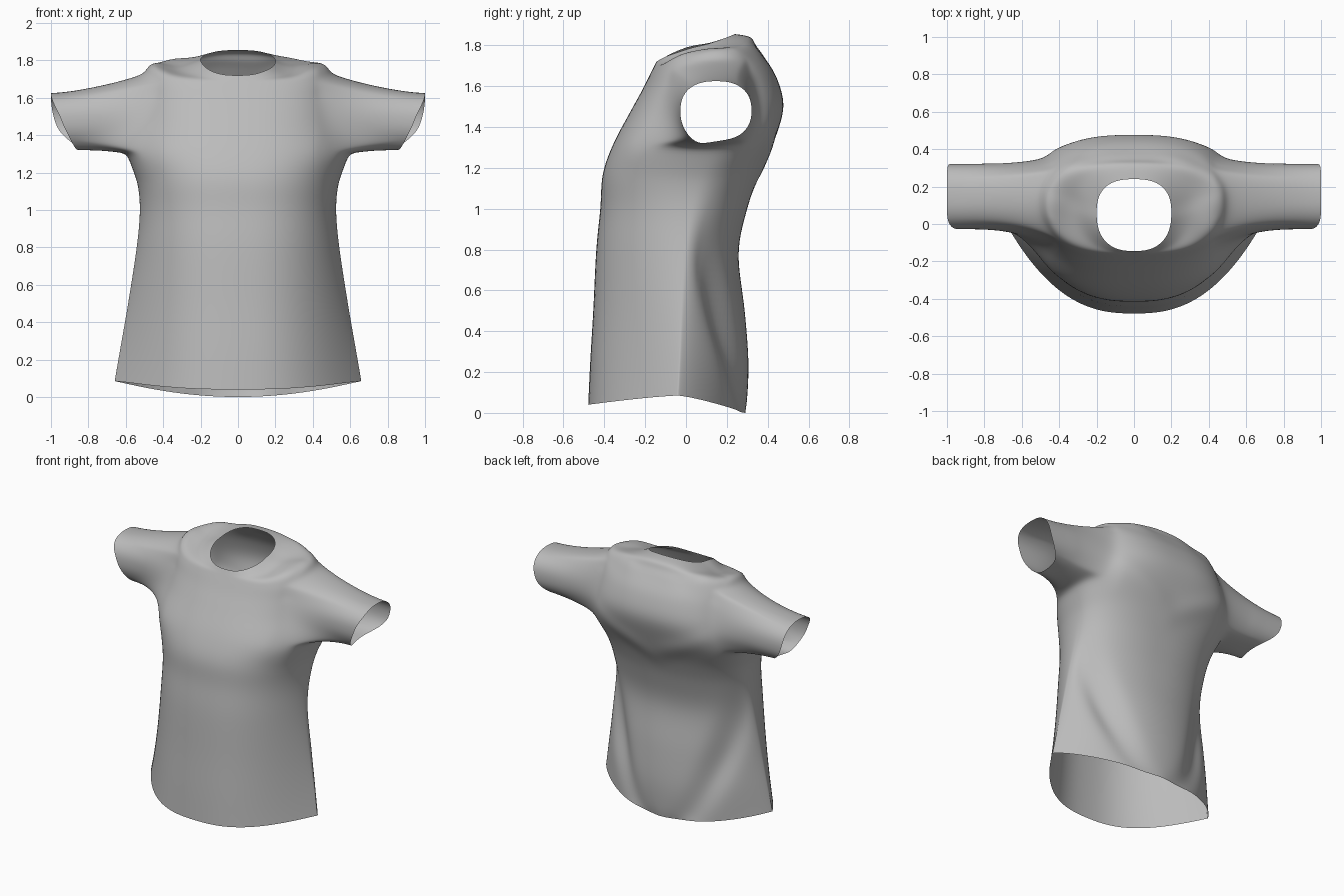
import bpy, bmesh, math
from mathutils import Vector

if "Cube" in bpy.data.objects:
    bpy.data.objects.remove(bpy.data.objects["Cube"])

SEGS, STEPS, ARM = 72, 4, 7
HOLE_LOW, HOLE_TOP = 6 * STEPS, 9 * STEPS

# Rings: z front, z side, z back, half width, side y, front y, back y
RINGS = [
    (.04, .085, 0, .66, -.04, -.48, .295),
    (.25, .27, .23, .628, -.03, -.47, .307),
    (.5, .5, .5, .588, -.02, -.455, .288),
    (.8, .8, .78, .542, 0, -.44, .257),
    (1, 1, 1, .525, .03, -.42, .3),
    (1.17, 1.15, 1.17, .54, .06, -.408, .36),
    (1.32, 1.3, 1.34, .59, .1, -.355, .435),
    (1.48, 1.45, 1.5, .55, .12, -.27, .478),
    (1.58, 1.6, 1.64, .52, .12, -.215, .445),
    (1.65, 1.725, 1.74, .5, .12, -.18, .385),
    (1.68, 1.795, 1.795, .45, .12, -.165, .345),
    (1.7, 1.765, 1.84, .31, .1, -.155, .315),
    (1.72, 1.8, 1.855, .2, .06, -.145, .24),
]


def lerp(a, b, t):
    return a + (b - a) * t


def ring_at(row):
    """Smoothly interpolated ring values between the key rings."""
    i = min(row // STEPS, len(RINGS) - 2)
    t = row / STEPS - i
    a, b = RINGS[max(i - 1, 0)], RINGS[i]
    c, d = RINGS[i + 1], RINGS[min(i + 2, len(RINGS) - 1)]
    return [q + t / 2 * (r - p + t * (2*p - 5*q + 4*r - s + t * (3*(q - r) + s - p)))
            for p, q, r, s in zip(a, b, c, d)]


def bump(value, center, width):
    return math.exp(-((value - center) / width) ** 2)


def torso_point(row, seg):
    zf, zs, zb, half, ym, yf, yb = ring_at(row)
    angle = math.tau * seg / SEGS
    c, s = math.cos(angle), math.sin(angle)
    # Pinched side seams at the hem, rounding out towards the chest
    rise = min(zs / 1.3, 1) ** 2
    wide = 2.5 if s < 0 else lerp(2, 2.6, rise)
    deep = lerp(1, 2.4, rise) if s < 0 else lerp(1.2, 2.5, rise)
    v = abs(s) ** (2 / deep)
    x = math.copysign(abs(c) ** (2 / wide), c) * half
    y = lerp(ym, yf if s < 0 else yb, v)
    z = lerp(zs, zf if s < 0 else zb, v ** 1.3)
    if s > 0:
        # Curved folds running from the waist to the middle of the back hem
        fold = bump(abs(x), .11 + .42 * math.sqrt(max(z, 0)), .08) * bump(z, .45, .38)
        y -= .06 * fold * min(1, v * 3)
        # Slanted drape across the shoulder blades
        y += .012 * bump(z, 1.2 + .5 * abs(x), .06) * v
    # Small gathers beside the collar
    z += .01 * math.sin(22 * x + 9 * y) * bump(z, 1.77, .05) * min(1, abs(x) * 3)
    return Vector((x, y, z))


# Torso shell, leaving a hole on each side for the sleeves
bm = bmesh.new()
rows = (len(RINGS) - 1) * STEPS + 1
grid = [[bm.verts.new(torso_point(r, s)) for s in range(SEGS)] for r in range(rows)]


def in_armhole(r, s):
    if not HOLE_LOW <= r < HOLE_TOP:
        return False
    return any((s - mid + ARM) % SEGS < 2 * ARM for mid in (0, SEGS // 2))


for r in range(rows - 1):
    for s in range(SEGS):
        if not in_armhole(r, s):
            n = (s + 1) % SEGS
            bm.faces.new((grid[r][s], grid[r][n], grid[r + 1][n], grid[r + 1][s]))


def cuff_point(theta, side):
    """Rounded-square oval, cut at a slant so the top reaches furthest."""
    c, s = math.cos(theta), math.sin(theta)
    y = .147 + .175 * math.copysign(abs(c) ** .85, c)
    z = 1.48 + .145 * math.copysign(abs(s) ** .85, s)
    drop = (1 - s) / 2
    bend = lerp(1.4, 3, (c + 1) / 2)
    sag = .03 * drop ** 3 * bump(y, .04, .08)
    return Vector((side * (1 - .15 * drop ** bend), y, z - sag))


# Sleeves lofted from each armhole edge to the cuff
for side, mid in ((1, 0), (-1, SEGS // 2)):
    lo, hi = mid - ARM, mid + ARM
    path = [(HOLE_LOW, s) for s in range(lo, hi)]
    path += [(r, hi) for r in range(HOLE_LOW, HOLE_TOP)]
    path += [(HOLE_TOP, s) for s in range(hi, lo, -1)]
    path += [(r, lo) for r in range(HOLE_TOP, HOLE_LOW, -1)]
    loop = [grid[r][s % SEGS] for r, s in path]
    start = [v.co.copy() for v in loop]
    ends = [cuff_point(math.atan2((p.z - 1.51) / .22, (p.y - .12) / .26), side)
            for p in start]
    last = loop
    for step in range(1, 11):
        t = step / 10
        ease_y, ease_z = 1 - (1 - t) ** 3, 1 - (1 - t) ** 1.5
        ring = [bm.verts.new((lerp(p.x, e.x, t), lerp(p.y, e.y, ease_y),
                              lerp(p.z, e.z, ease_z))) for p, e in zip(start, ends)]
        for i in range(len(ring)):
            j = (i + 1) % len(ring)
            bm.faces.new((last[i], last[j], ring[j], ring[i]))
        last = ring

# Relax the cloth around the armhole seams
for _ in range(3):
    seam = [v for v in bm.verts if not v.is_boundary
            and .44 < abs(v.co.x) < .75 and v.co.z > 1.2]
    bmesh.ops.smooth_vert(bm, verts=seam, factor=.5,
                          use_axis_x=True, use_axis_y=True, use_axis_z=True)
bmesh.ops.recalc_face_normals(bm, faces=bm.faces)
mesh = bpy.data.meshes.new("shirt")
bm.to_mesh(mesh)
bm.free()

# Plain grey cloth
cloth = bpy.data.materials.new("grey cloth")
cloth.use_nodes = True
cloth.diffuse_color = (.5, .5, .5, 1)
cloth.node_tree.nodes["Principled BSDF"].inputs["Base Color"].default_value = (.5, .5, .5, 1)
mesh.materials.append(cloth)

shirt = bpy.data.objects.new("shirt", mesh)
bpy.context.collection.objects.link(shirt)
shirt.modifiers.new("smooth cloth", "SUBSURF").levels = 1
for poly in mesh.polygons:
    poly.use_smooth = True
